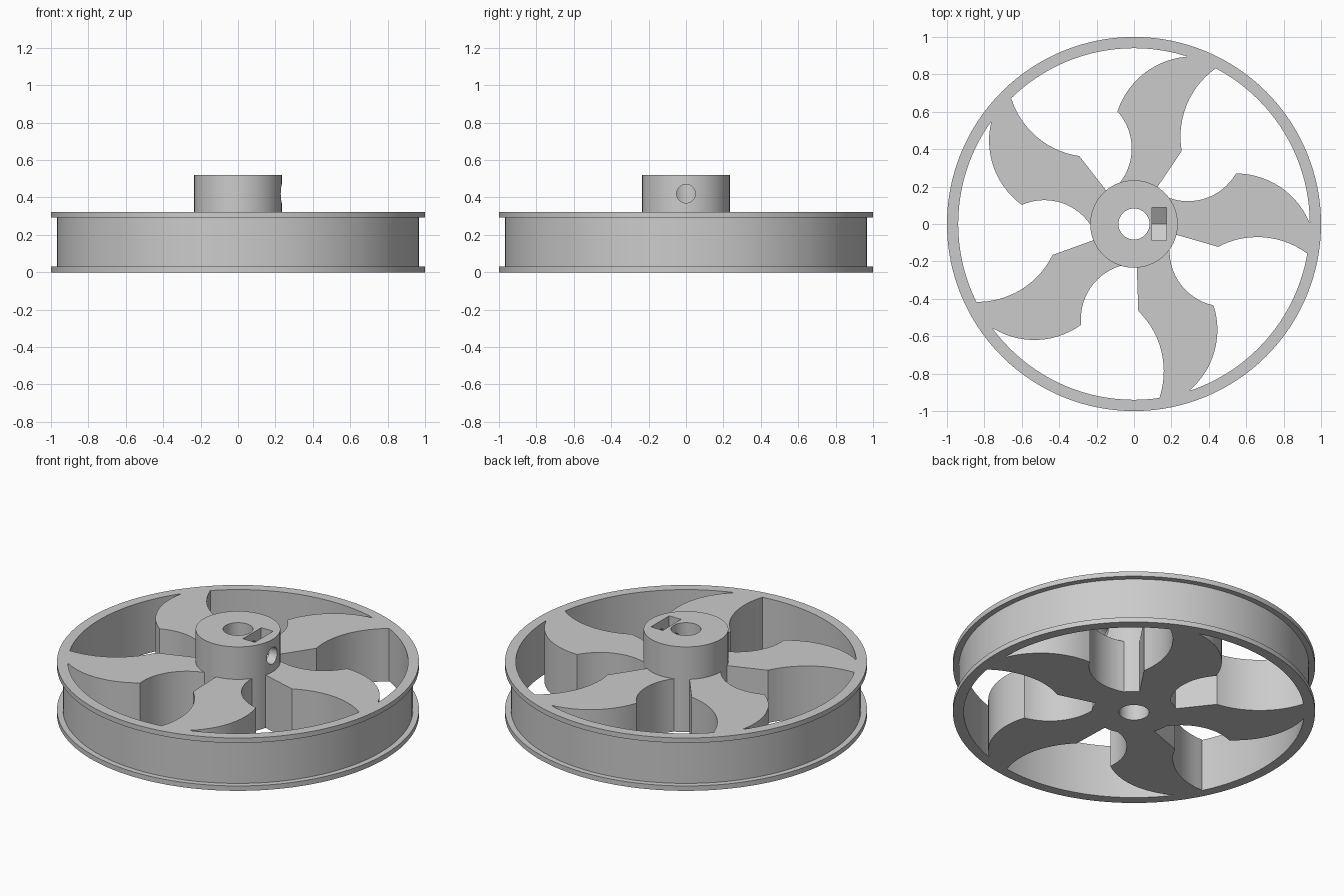
import bpy, bmesh, math
from mathutils import Vector, Matrix

cube = bpy.data.objects.get("Cube")
if cube:
    bpy.data.objects.remove(cube)

RIM_H, FLANGE, HUB_H, HUB_R, BORE_R = 0.322, 0.03, 0.52, 0.234, 0.083
SCREW_Z = 0.42

grey = bpy.data.materials.new("plain grey")
grey.use_nodes = True
colour = (0.6, 0.6, 0.6, 1)
grey.diffuse_color = colour
grey.node_tree.nodes["Principled BSDF"].inputs["Base Color"].default_value = colour


def make_object(name, bm):
    bmesh.ops.recalc_face_normals(bm, faces=bm.faces[:])
    mesh = bpy.data.meshes.new(name)
    bm.to_mesh(mesh)
    bm.free()
    mesh.materials.append(grey)
    obj = bpy.data.objects.new(name, mesh)
    bpy.context.collection.objects.link(obj)
    return obj


def prism(name, outline, bottom, top, matrix=Matrix()):
    """Extrude a flat outline along z, then place it with a matrix."""
    bm = bmesh.new()
    face = bm.faces.new([bm.verts.new((x, y, bottom)) for x, y in outline])
    out = bmesh.ops.extrude_face_region(bm, geom=[face])["geom"]
    moved = [v for v in out if isinstance(v, bmesh.types.BMVert)]
    bmesh.ops.translate(bm, verts=moved, vec=(0, 0, top - bottom))
    bm.transform(matrix)
    return make_object(name, bm)


def circle(radius, count):
    return [(radius * math.cos(i * math.tau / count), radius * math.sin(i * math.tau / count))
            for i in range(count)]


def lathe(name, profile, count=128):
    """Sweep a closed (radius, height) profile around z."""
    bm = bmesh.new()
    rings = [[bm.verts.new((x * r, y * r, z)) for r, z in profile] for x, y in circle(1, count)]
    n = len(profile)
    for i, ring in enumerate(rings):
        nxt = rings[(i + 1) % count]
        for j in range(n):
            k = (j + 1) % n
            bm.faces.new((ring[j], nxt[j], nxt[k], ring[k]))
    return make_object(name, bm)


def arc(a, b, c, steps=14):
    """Points of the circular arc from a through b to c."""
    a, b, c = Vector(a), Vector(b), Vector(c)
    u, v = b - a, c - a
    d = 2 * (u.x * v.y - u.y * v.x)
    centre = a + Vector((v.y * u.dot(u) - u.y * v.dot(v), u.x * v.dot(v) - v.x * u.dot(u))) / d
    start = a - centre
    sweep = math.remainder(math.atan2(c.y - centre.y, c.x - centre.x)
                           - math.atan2(start.y, start.x), math.tau)
    return [tuple(centre + Matrix.Rotation(sweep * i / steps, 2) @ start) for i in range(steps + 1)]


def combine(target, tool, operation):
    """Apply a boolean and discard the tool."""
    mod = target.modifiers.new("bool", "BOOLEAN")
    mod.operation, mod.solver, mod.object = operation, "EXACT", tool
    bpy.context.view_layer.objects.active = target
    bpy.ops.object.modifier_apply(modifier=mod.name)
    bpy.data.objects.remove(tool)


# Rim with a flange at each edge
wheel = lathe("pulley_wheel", [
    (0.94, 0), (1, 0), (1, FLANGE), (0.967, FLANGE), (0.967, RIM_H - FLANGE),
    (1, RIM_H - FLANGE), (1, RIM_H), (0.94, RIM_H)])

# Five curved spokes, running into the hub and the rim
spoke = ([(0.1, 0.06)]
         + arc((0.186, 0.14), (0.385, 0.138), (0.545, 0.27))
         + arc((0.545, 0.27), (0.8, 0.185), (0.937, 0.01))[1:]
         + [(0.953, 0.0), (0.945, -0.165)]
         + arc((0.922, -0.155), (0.65, -0.07), (0.45, -0.122))
         + [(0.2, -0.05)])
for i in range(5):
    turn = Matrix.Rotation(i * math.tau / 5, 4, "Z")
    combine(wheel, prism("spoke", spoke, 0, RIM_H, turn), "UNION")

# Raised hub and its bore
combine(wheel, prism("hub", circle(HUB_R, 96), 0, HUB_H), "UNION")
combine(wheel, prism("bore", circle(BORE_R, 64), -0.1, HUB_H + 0.1), "DIFFERENCE")

# Nut slot: open at the top, ending in the lower half of a hexagon
half = 0.088
side = half / math.sqrt(3)
slot = [(half, 0.2), (-half, 0.2), (-half, -side), (0, -2 * side), (half, -side)]
along_x = Matrix.Translation((0, 0, SCREW_Z)) @ Matrix(
    ((0, 0, 1, 0), (1, 0, 0, 0), (0, 1, 0, 0), (0, 0, 0, 1)))
combine(wheel, prism("nut_slot", slot, 0.095, 0.175, along_x), "DIFFERENCE")

# Set screw hole from the bore out to the side
combine(wheel, prism("screw_hole", circle(0.05, 32), 0.03, 0.3, along_x), "DIFFERENCE")

# Smooth curved walls, crisp edges
bpy.ops.object.select_all(action="DESELECT")
wheel.select_set(True)
bpy.context.view_layer.objects.active = wheel
bpy.ops.object.shade_smooth_by_angle(angle=math.radians(25))
